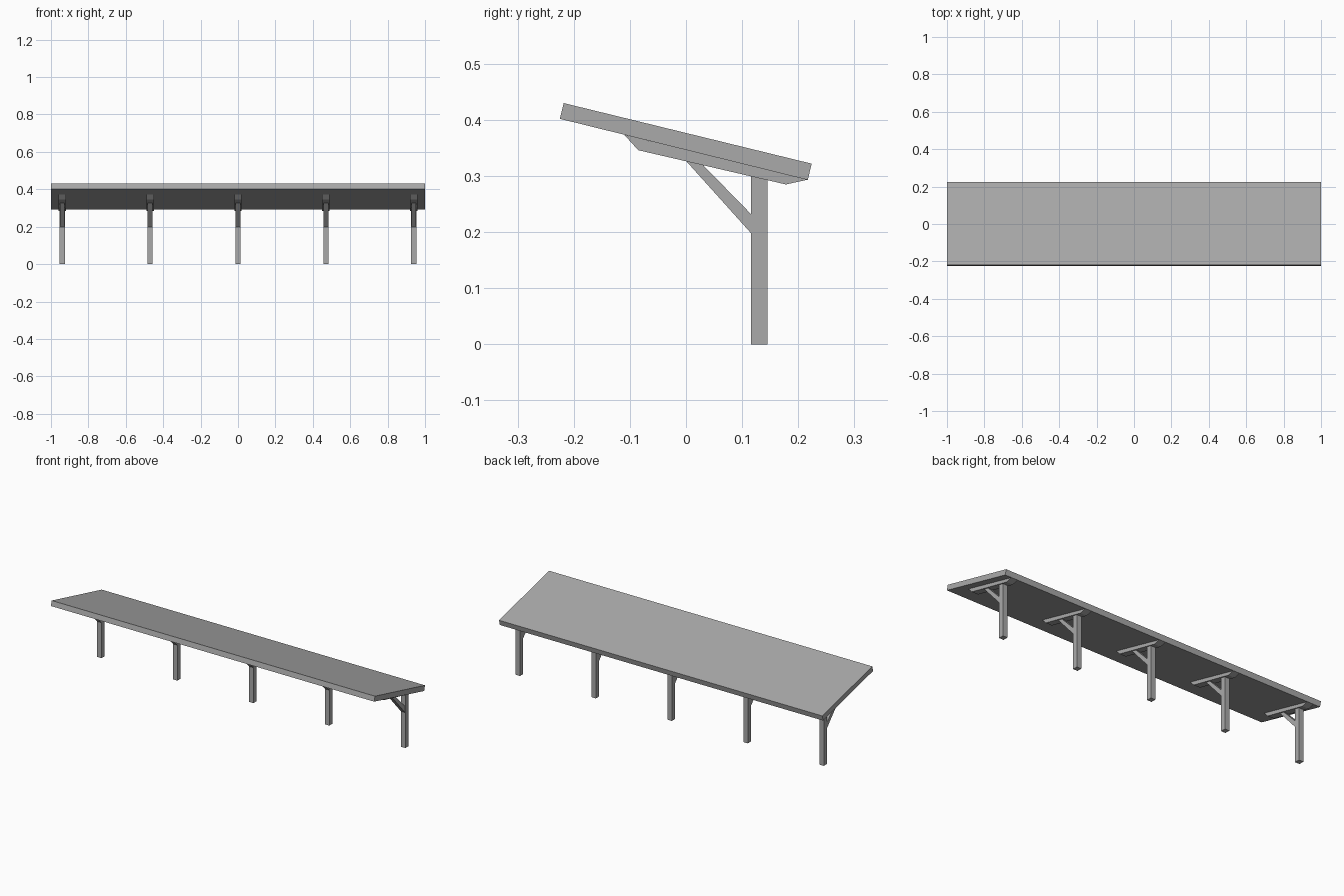
import bpy
import bmesh

cube = bpy.data.objects.get("Cube")
if cube:
    bpy.data.objects.remove(cube, do_unlink=True)

grey = bpy.data.materials.new("plain_grey")
grey.use_nodes = True
grey.diffuse_color = (0.4, 0.4, 0.4, 1)
grey.node_tree.nodes["Principled BSDF"].inputs["Base Color"].default_value = (0.4, 0.4, 0.4, 1)


def extrude_profile(name, profile, width, x=0.0):
    """Extrude a side profile of (y, z) points along x, centred on x."""
    bm = bmesh.new()
    face = bm.faces.new([bm.verts.new((x - width / 2, y, z)) for y, z in profile])
    moved = bmesh.ops.extrude_face_region(bm, geom=[face])["geom"]
    verts = [v for v in moved if isinstance(v, bmesh.types.BMVert)]
    bmesh.ops.translate(bm, verts=verts, vec=(width, 0, 0))
    bmesh.ops.recalc_face_normals(bm, faces=bm.faces)
    mesh = bpy.data.meshes.new(name)
    bm.to_mesh(mesh)
    bm.free()
    mesh.materials.append(grey)
    obj = bpy.data.objects.new(name, mesh)
    bpy.context.collection.objects.link(obj)
    return obj


# Sloping roof slab, high at the front
roof = [(-0.225, 0.402), (0.217, 0.293), (0.224, 0.322), (-0.218, 0.430)]
extrude_profile("roof", roof, 2.0)

# Five supports, each a post, a bevelled rafter and a diagonal brace
post = [(0.116, 0), (0.145, 0), (0.145, 0.305), (0.116, 0.312)]
rafter = [(-0.110, 0.3735), (-0.085, 0.346), (0.178, 0.285), (0.217, 0.2935)]
brace = [(0.0, 0.327), (0.116, 0.198), (0.116, 0.232), (0.030, 0.320)]
for i in range(5):
    x = (i - 2) * 0.47
    extrude_profile(f"post_{i + 1}", post, 0.028, x)
    extrude_profile(f"rafter_{i + 1}", rafter, 0.04, x)
    extrude_profile(f"brace_{i + 1}", brace, 0.026, x)
